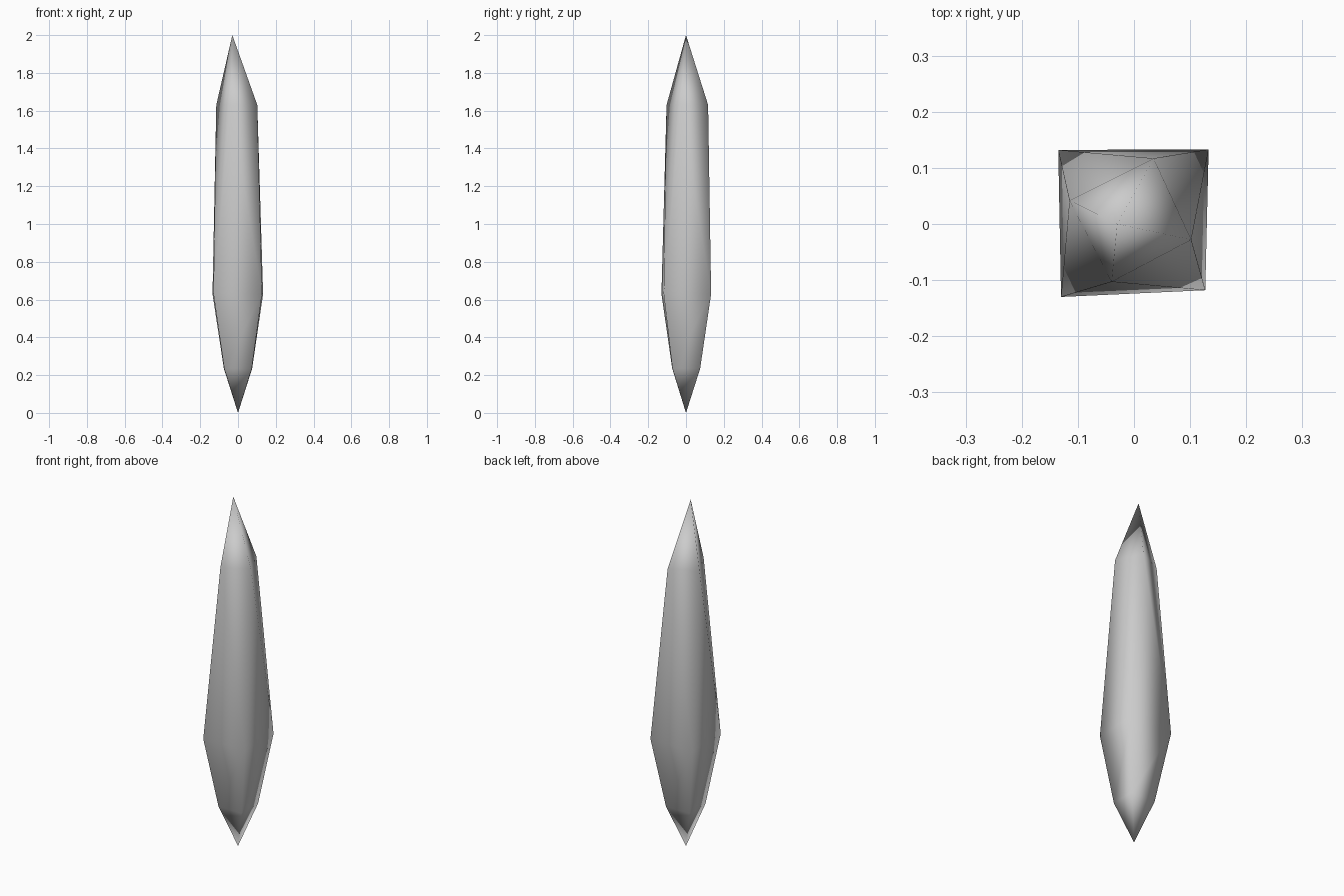
import bpy, bmesh

if "Cube" in bpy.data.objects:
    bpy.data.objects.remove(bpy.data.objects["Cube"])

# Crystal cross-sections, counter-clockwise from the front left corner
base = [(-0.13, -0.13), (0.127, -0.118), (0.133, 0.133), (-0.135, 0.132)]
low = [(-0.073, -0.073), (0.073, -0.072), (0.075, 0.075), (-0.075, 0.074)]
# Shoulder ring sits twisted between the corners of the base ring
shoulder = [(-0.04, -0.103), (0.102, -0.028), (0.035, 0.117), (-0.115, 0.042)]

bm = bmesh.new()


def ring(points, z):
    return [bm.verts.new((x, y, z)) for x, y in points]


tip_low = bm.verts.new((0, 0, 0))
a = ring(low, 0.235)
b = ring(base, 0.63)
c = ring(shoulder, 1.63)
tip_top = bm.verts.new((-0.03, 0, 2.0))

for i in range(4):
    j = (i + 1) % 4
    bm.faces.new((tip_low, a[j], a[i]))       # lower point
    bm.faces.new((a[i], a[j], b[j], b[i]))    # lower taper
    bm.faces.new((b[i], b[j], c[i]))          # twisted shaft
    bm.faces.new((b[j], c[j], c[i]))
    bm.faces.new((c[i], c[j], tip_top))       # upper point

bmesh.ops.recalc_face_normals(bm, faces=bm.faces)
for f in bm.faces:
    f.smooth = True

mesh = bpy.data.meshes.new("crystal_shard")
bm.to_mesh(mesh)
bm.free()
bpy.context.collection.objects.link(bpy.data.objects.new("crystal_shard", mesh))
